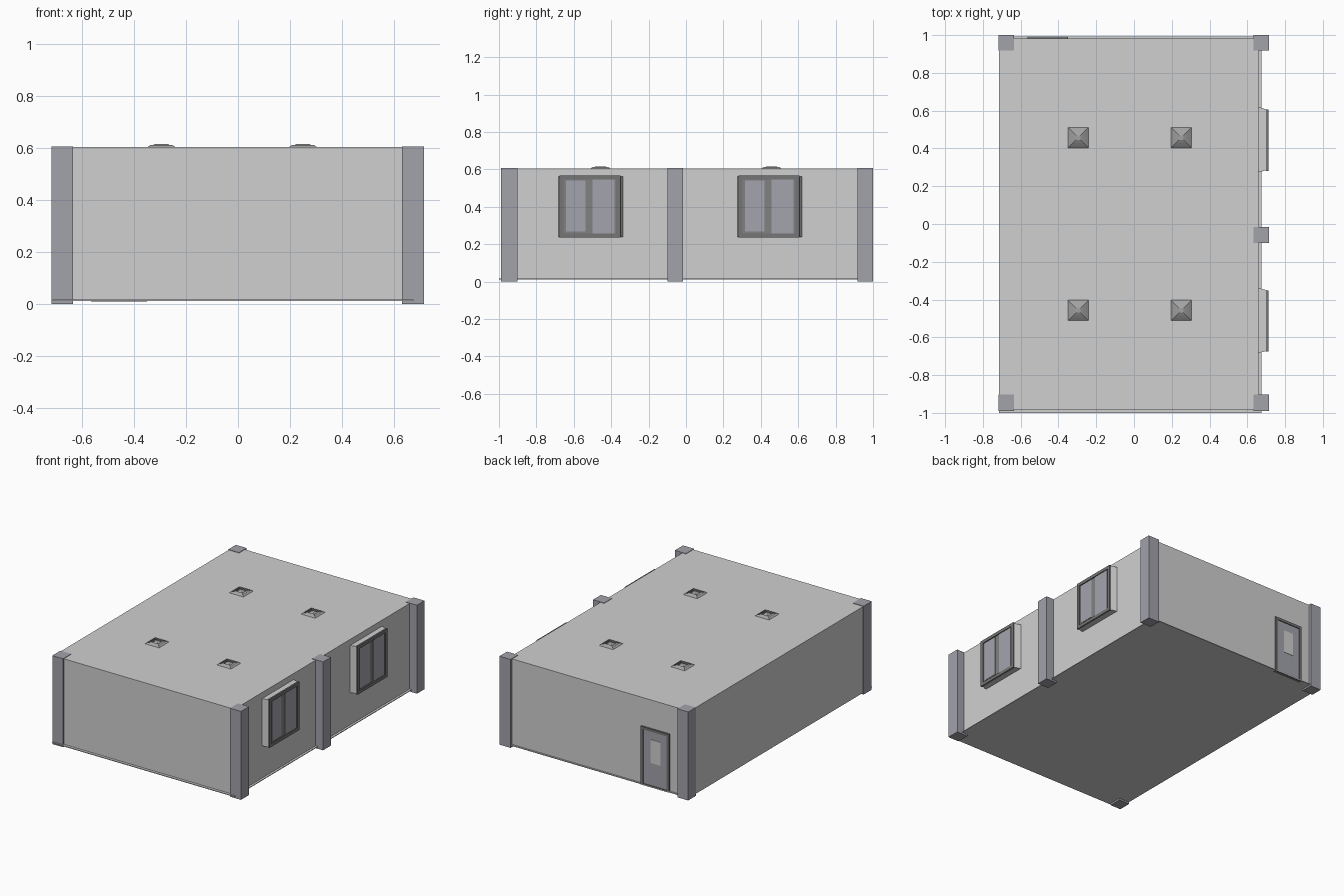
import bpy
import bmesh

if "Cube" in bpy.data.objects:
    bpy.data.objects.remove(bpy.data.objects["Cube"])


def material(name, r, g, b):
    m = bpy.data.materials.new(name)
    m.diffuse_color = (r, g, b, 1)
    m.use_nodes = True
    m.node_tree.nodes["Principled BSDF"].inputs["Base Color"].default_value = m.diffuse_color
    return m


WALL = material("light grey plaster", 0.63, 0.63, 0.63)
COLUMN = material("blue grey concrete", 0.36, 0.36, 0.41)
GLASS = material("blue grey glass", 0.37, 0.37, 0.42)
FRAME = material("dark grey frame", 0.18, 0.18, 0.18)
SASH = material("mid grey sash", 0.22, 0.22, 0.22)
VENT = material("vent grey", 0.36, 0.36, 0.36)


def finish(name, bm, mat):
    bmesh.ops.recalc_face_normals(bm, faces=bm.faces)
    me = bpy.data.meshes.new(name)
    bm.to_mesh(me)
    bm.free()
    me.materials.append(mat)
    ob = bpy.data.objects.new(name, me)
    bpy.context.collection.objects.link(ob)
    return ob


def add_box(bm, x0, x1, y0, y1, z0, z1):
    geo = bmesh.ops.create_cube(bm, size=1)
    for v in geo["verts"]:
        v.co.x = x1 if v.co.x > 0 else x0
        v.co.y = y1 if v.co.y > 0 else y0
        v.co.z = z1 if v.co.z > 0 else z0
    return geo["verts"]


def box(name, mat, *bounds):
    bm = bmesh.new()
    add_box(bm, *bounds)
    return finish(name, bm, mat)


# Room body and the slightly larger floor slab
box("room_body", WALL, -0.714, 0.66, -0.982, 0.982, 0.015, 0.604)
box("floor_slab", WALL, -0.714, 0.675, -1.0, 0.993, 0.012, 0.017)

# Columns: four corners and one in the middle of the right wall
for side, x0, x1 in (("left", -0.717, -0.635), ("right", 0.632, 0.716)):
    for end, y0, y1 in (("front", -0.99, -0.902), ("back", 0.918, 1.0)):
        box(f"column_{end}_{side}", COLUMN, x0, x1, y0, y1, 0, 0.607)
box("column_middle_right", COLUMN, 0.632, 0.716, -0.10, -0.015, 0, 0.607)


# Windows: tapered surround, outer frame ring, sash and two glass panes
def window(tag, cy):
    bm = bmesh.new()
    for v in add_box(bm, 0.65, 0.702, cy - 0.175, cy + 0.175, 0.238, 0.562):
        if v.co.x > 0.7:
            v.co.y += 0.013 if v.co.y < cy else -0.016
    finish(f"window_surround_{tag}", bm, WALL)

    y0, y1, z0, z1, t = cy - 0.166, cy + 0.159, 0.235, 0.567, 0.022
    bm = bmesh.new()
    for ya, yb, za, zb in ((y0, y1, z0, z0 + t), (y0, y1, z1 - t, z1),
                           (y0, y0 + t, z0 + t, z1 - t),
                           (y1 - t, y1, z0 + t, z1 - t)):
        add_box(bm, 0.70, 0.712, ya, yb, za, zb)
    finish(f"window_frame_{tag}", bm, FRAME)
    box(f"window_sash_{tag}", SASH, 0.70, 0.705,
        y0 + t, y1 - t, z0 + t, z1 - t)
    box(f"window_pane_left_{tag}", GLASS, 0.70, 0.707,
        cy - 0.132, cy - 0.027, 0.267, 0.54)
    box(f"window_pane_right_{tag}", GLASS, 0.70, 0.707,
        cy + 0.01, cy + 0.128, 0.257, 0.55)


window("front", -0.51)
window("back", 0.447)

# Door on the back wall: frame, leaf and small pane
bm = bmesh.new()
for b in ((-0.565, -0.547, 0.01, 0.41), (-0.368, -0.35, 0.01, 0.41),
          (-0.547, -0.368, 0.392, 0.41), (-0.547, -0.368, 0.01, 0.02)):
    add_box(bm, b[0], b[1], 0.97, 0.993, b[2], b[3])
finish("door_frame", bm, FRAME)
box("door_leaf", COLUMN, -0.547, -0.368, 0.97, 0.987, 0.02, 0.392)
box("door_pane", WALL, -0.497, -0.422, 0.98, 0.989, 0.175, 0.335)


# Roof vents: nested square louvres that step inwards
def vent(name, cx, cy):
    profile = ((0.055, 0.603), (0.041, 0.613), (0.041, 0.606), (0.027, 0.615),
               (0.027, 0.607), (0.012, 0.615))
    bm = bmesh.new()
    rings = [[bm.verts.new((cx + sx * r, cy + sy * r, z))
              for sx, sy in ((-1, -1), (1, -1), (1, 1), (-1, 1))]
             for r, z in profile]
    for a, b in zip(rings, rings[1:]):
        for i in range(4):
            j = (i + 1) % 4
            bm.faces.new((a[i], a[j], b[j], b[i]))
    bm.faces.new(rings[-1])
    bm.faces.new(rings[0][::-1])
    finish(name, bm, VENT)


for sx, cx in (("left", -0.295), ("right", 0.25)):
    for sy, cy in (("front", -0.457), ("back", 0.457)):
        vent(f"roof_vent_{sy}_{sx}", cx, cy)
